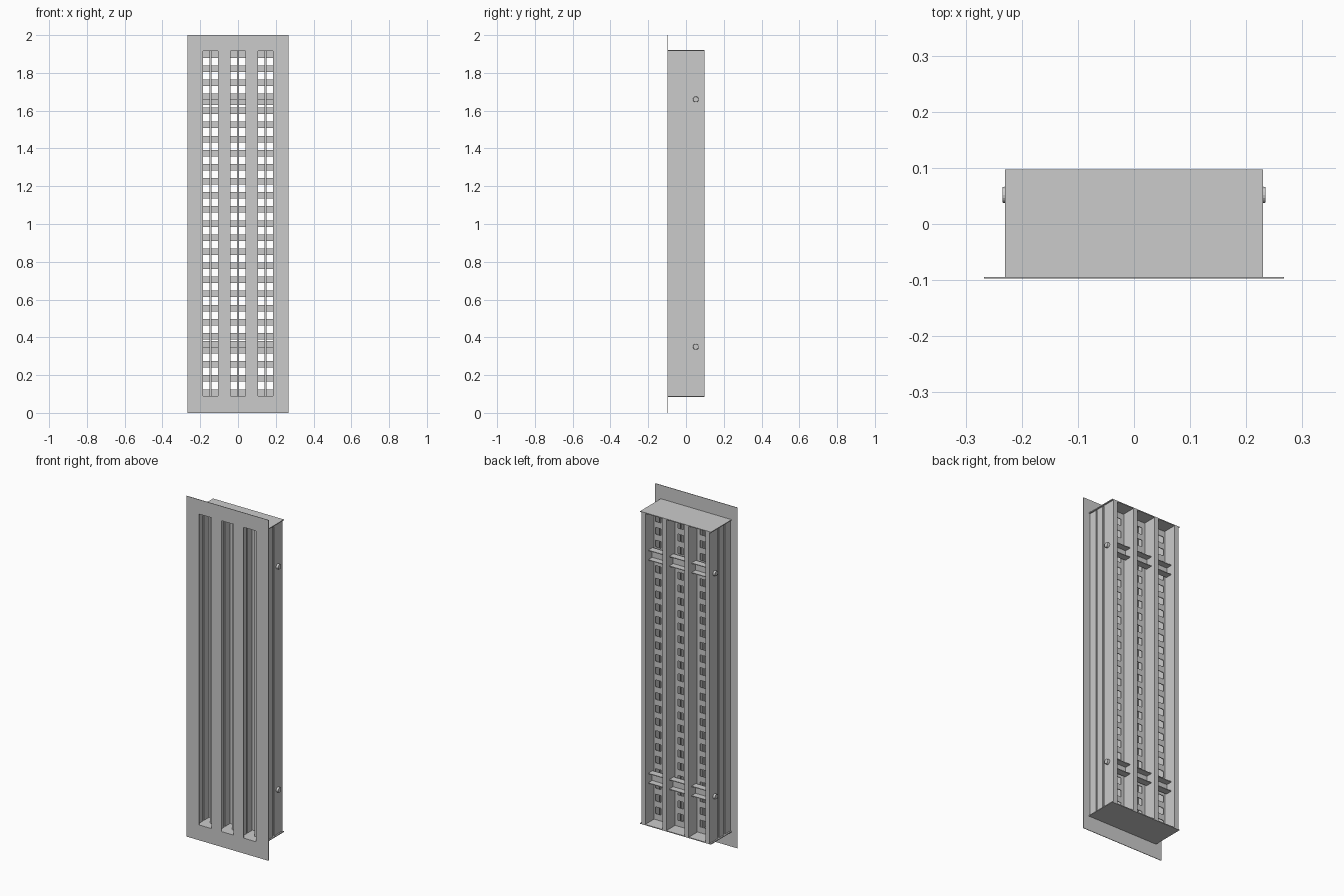
import bpy, bmesh, math
from mathutils import Matrix

if "Cube" in bpy.data.objects:
    bpy.data.objects.remove(bpy.data.objects["Cube"])

Z0, Z1 = 0.085, 1.92          # ends of the body
CHANNELS = (-0.145, 0.0, 0.145)


def finish(name, bm):
    bmesh.ops.recalc_face_normals(bm, faces=bm.faces)
    me = bpy.data.meshes.new(name)
    bm.to_mesh(me)
    bm.free()
    ob = bpy.data.objects.new(name, me)
    bpy.context.collection.objects.link(ob)
    return ob


def box(name, x0, x1, y0, y1, z0, z1):
    bm = bmesh.new()
    m = Matrix.Translation(((x0 + x1) / 2, (y0 + y1) / 2, (z0 + z1) / 2))
    bmesh.ops.create_cube(bm, size=1, matrix=m @ Matrix.Diagonal((x1 - x0, y1 - y0, z1 - z0, 1)))
    return finish(name, bm)


def extrude(name, points, vec):
    bm = bmesh.new()
    face = bm.faces.new([bm.verts.new(p) for p in points])
    new = bmesh.ops.extrude_face_region(bm, geom=[face], use_keep_orig=True)
    bmesh.ops.translate(bm, vec=vec, verts=[v for v in new['geom'] if isinstance(v, bmesh.types.BMVert)])
    return finish(name, bm)


def sheet(name, xr, zr, xholes, zholes, y, thick):
    """Flat sheet with a rectangular hole at each crossing of xholes and zholes."""
    xs = sorted(list(xr) + [v for h in xholes for v in h])
    zs = sorted(list(zr) + [v for h in zholes for v in h])
    bm = bmesh.new()
    grid = [[bm.verts.new((x, y, z)) for z in zs] for x in xs]
    for i in range(len(xs) - 1):
        for j in range(len(zs) - 1):
            if not (i % 2 and j % 2):
                bm.faces.new((grid[i][j], grid[i + 1][j], grid[i + 1][j + 1], grid[i][j + 1]))
    new = bmesh.ops.extrude_face_region(bm, geom=bm.faces[:], use_keep_orig=True)
    bmesh.ops.translate(bm, vec=(0, thick, 0), verts=[v for v in new['geom'] if isinstance(v, bmesh.types.BMVert)])
    return finish(name, bm)


# Front cover plate with three long slots
sheet("front_plate", (-0.267, 0.267), (0, 2),
      [(c - 0.04, c + 0.04) for c in CHANNELS], [(0.09, 1.915)], -0.0975, 0.003)

# End caps
box("bottom_cap", -0.23, 0.23, -0.0945, 0.0975, Z0, Z0 + 0.005)
box("top_cap", -0.23, 0.23, -0.0945, 0.0975, Z1 - 0.005, Z1)

# Four upright rails, each with two grooves down both sides
half, depth = 0.013, 0.006
side = [(half, -0.0945)]
for g in (-0.04, 0.014):
    side += [(half, g - 0.005), (half - depth, g - 0.005), (half - depth, g + 0.005), (half, g + 0.005)]
side.append((half, 0.0975))
profile = side + [(-x, y) for x, y in reversed(side)]
for i, cx in enumerate((-0.209, -0.0725, 0.0725, 0.209)):
    extrude(f"rail_{i + 1}", [(cx + x, y, Z0 + 0.005) for x, y in profile], (0, 0, Z1 - Z0 - 0.01))

# Perforated strip and centre vane in each channel
rows = [0.145 + i * (1.86 - 0.145) / 23 for i in range(24)]
for i, c in enumerate(CHANNELS):
    sheet(f"perforated_strip_{i + 1}", (c - 0.062, c + 0.062), (Z0 + 0.005, Z1 - 0.005),
          [(c - 0.042, c - 0.006), (c + 0.006, c + 0.042)],
          [(z - 0.02, z + 0.02) for z in rows], 0.012, 0.004)
    box(f"centre_vane_{i + 1}", c - 0.006, c + 0.006, -0.045, 0.012, Z0 + 0.005, Z1 - 0.005)

# Cross bars: channel sections open to the back, with a bolt at each end
section = [(0.07, 0.03), (0.03, 0.03), (0.03, -0.03), (0.07, -0.03),
           (0.07, -0.026), (0.034, -0.026), (0.034, 0.026), (0.07, 0.026)]
for name, zc in (("lower", 0.35), ("upper", 1.66)):
    extrude(f"{name}_cross_bar", [(-0.2, y, zc + z) for y, z in section], (0.4, 0, 0))
    for s, label in ((-1, "left"), (1, "right")):
        bm = bmesh.new()
        m = Matrix.Translation((s * 0.226, 0.052, zc)) @ Matrix.Rotation(s * math.pi / 2, 4, 'Y')
        bmesh.ops.create_cone(bm, cap_ends=True, segments=16, radius1=0.016, radius2=0.014,
                              depth=0.017, matrix=m)
        finish(f"{name}_{label}_bolt", bm)
